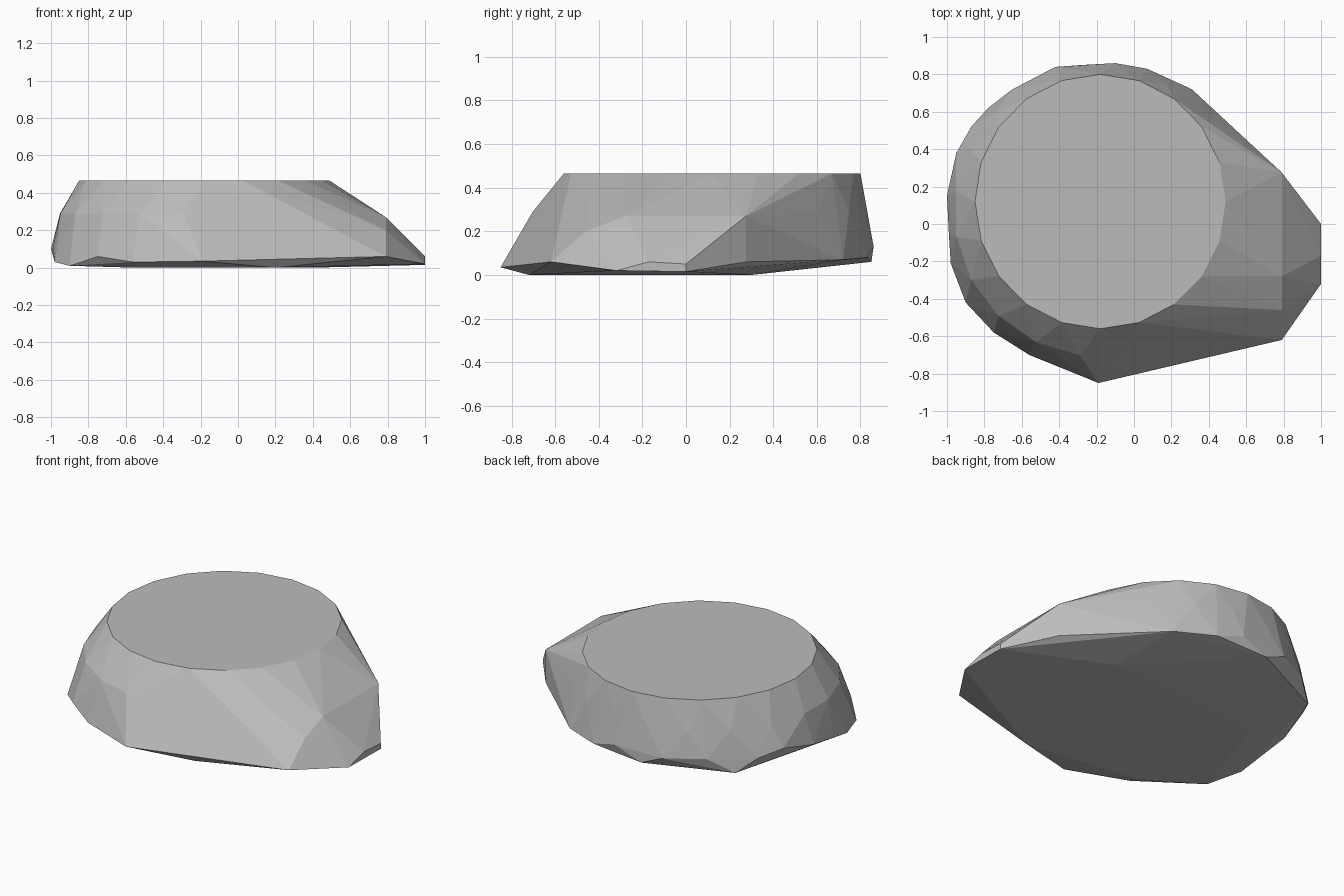
import bpy
import bmesh
from math import cos, sin, radians

default_cube = bpy.data.objects.get("Cube")
if default_cube:
    bpy.data.objects.remove(default_cube, do_unlink=True)


def make_material(name, colour):
    material = bpy.data.materials.new(name)
    material.use_nodes = True
    material.diffuse_color = colour
    material.node_tree.nodes["Principled BSDF"].inputs["Base Color"].default_value = colour
    return material


def arc(centre, radius_x, radius_y, height, start, end, count):
    """Points along part of a level ellipse, angles in degrees."""
    points = []
    for i in range(count):
        angle = radians(start + (end - start) * i / count)
        points.append((centre[0] + radius_x * cos(angle),
                       centre[1] + radius_y * sin(angle), height))
    return points


def build_hull(name, points, material):
    """Wrap the points in a faceted convex stone."""
    bm = bmesh.new()
    for point in points:
        bm.verts.new(point)
    result = bmesh.ops.convex_hull(bm, input=bm.verts[:])
    spare = set(result["geom_interior"]) | set(result["geom_unused"])
    spare = [item for item in spare if isinstance(item, bmesh.types.BMVert)]
    bmesh.ops.delete(bm, geom=spare, context="VERTS")
    bmesh.ops.dissolve_limit(bm, angle_limit=radians(1),
                             verts=bm.verts[:], edges=bm.edges[:])
    bmesh.ops.recalc_face_normals(bm, faces=bm.faces[:])
    mesh = bpy.data.meshes.new(name)
    bm.to_mesh(mesh)
    bm.free()
    mesh.materials.append(material)
    stone = bpy.data.objects.new(name, mesh)
    bpy.context.collection.objects.link(stone)
    return stone


# Flat worn top
top_rim = arc((-.18, .12), .67, .68, .465, 0, 360, 20)

# Shoulder around the back, right and front
shoulder = arc((-.18, .06), .78, .77, .29, 45, 280, 13)

# Widest outline
outline = [
    (-1, .15, .1), (-.95, .38, .15), (-.87, .52, .12), (-.78, .62, .04),
    (-.65, .72, .13), (-.42, .84, .12), (-.28, .85, .06), (-.1, .86, .13),
    (.07, .83, .08), (.31, .72, .07), (-.19, -.85, .035), (-.56, -.7, .03),
    (-.75, -.58, .06), (-.9, -.42, .01), (-.98, -.21, .03), (-.99, -.05, .1),
]

# Sloping nose on the left end
nose = [
    (.79, .275, .27), (.79, .275, .06), (.79, -.28, .27), (.79, -.46, .2),
    (.79, -.62, .06), (1, 0, .05), (1, 0, .015), (1, -.17, .06), (1, -.32, .02),
]

# Resting face
base = [(.4, .3, 0), (.2, -.72, 0), (-.55, -.62, 0), (-.7, .2, .01)]

stone_grey = make_material("stone grey", (.5, .5, .5, 1))
build_hull("flat_topped_rock", top_rim + shoulder + outline + nose + base, stone_grey)
